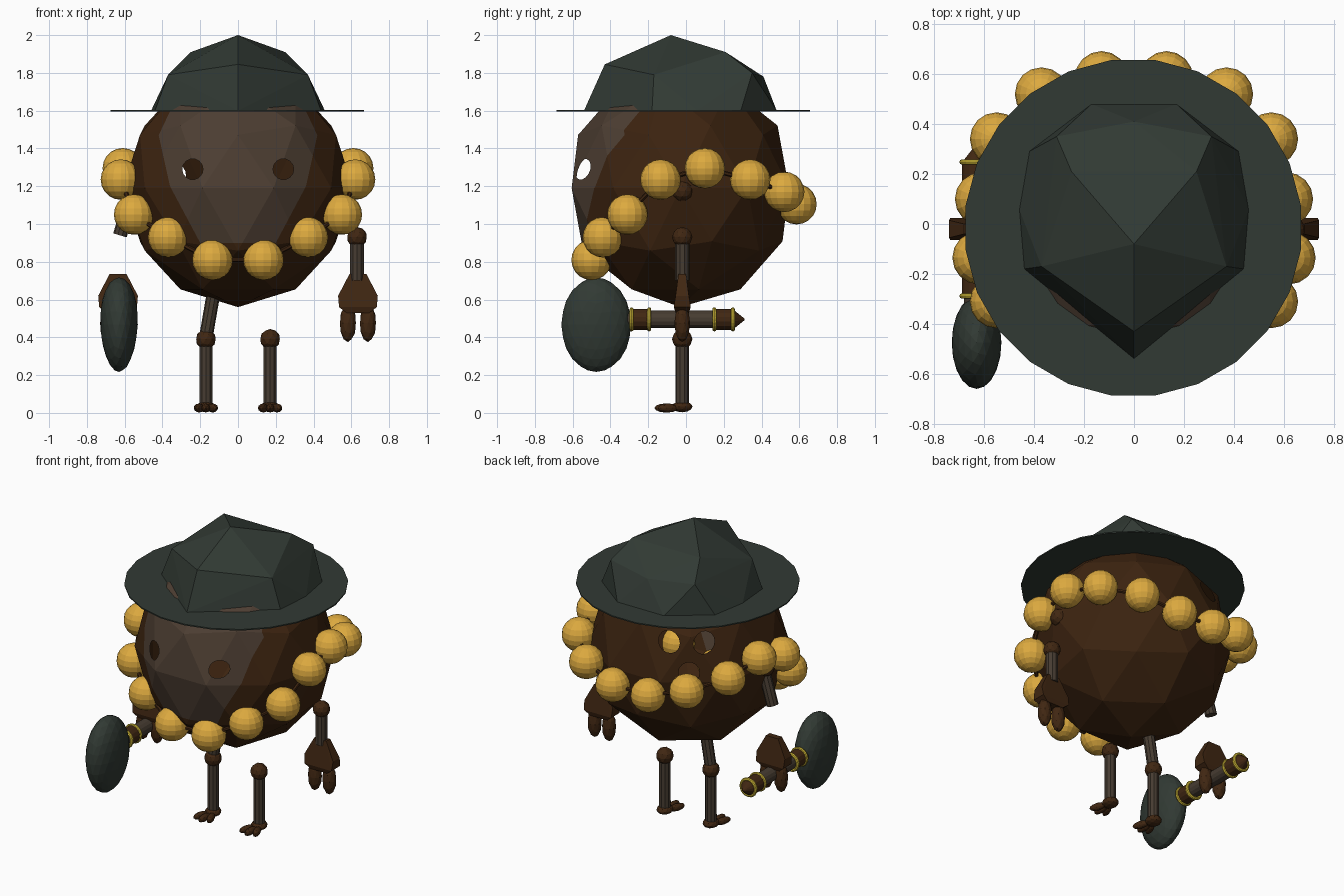
import bpy, bmesh, math
from mathutils import Vector, Matrix

cube = bpy.data.objects.get("Cube")
if cube:
    bpy.data.objects.remove(cube, do_unlink=True)


def make_mat(name, rgb):
    m = bpy.data.materials.new(name)
    m.use_nodes = True
    m.diffuse_color = (*rgb, 1)
    m.node_tree.nodes["Principled BSDF"].inputs["Base Color"].default_value = (*rgb, 1)
    return m


HUSK = make_mat("husk brown", (0.045, 0.017, 0.005))
FACE = make_mat("face taupe", (0.074, 0.048, 0.032))
GREEN = make_mat("dark green", (0.031, 0.042, 0.034))
GOLD = make_mat("bead gold", (0.72, 0.40, 0.05))
WOOD = make_mat("limb wood", (0.062, 0.045, 0.031))
JOINT = make_mat("joint brown", (0.052, 0.02, 0.006))
RING = make_mat("ring yellow", (0.66, 0.50, 0.04))


def finish(name, bm, *mats):
    me = bpy.data.meshes.new(name)
    bm.to_mesh(me)
    bm.free()
    for m in mats:
        me.materials.append(m)
    ob = bpy.data.objects.new(name, me)
    bpy.context.collection.objects.link(ob)
    return ob


def place(loc, scale=(1, 1, 1)):
    return Matrix.Translation(loc) @ Matrix.Diagonal((*scale, 1))


def ico(name, loc, scale, mat, sub=2):
    bm = bmesh.new()
    bmesh.ops.create_icosphere(bm, subdivisions=sub, radius=1, matrix=place(loc, scale))
    return finish(name, bm, mat)


def rod(name, a, b, r1, r2, mat, sides=10):
    a, b = Vector(a), Vector(b)
    turn = (b - a).to_track_quat('Z', 'Y').to_matrix().to_4x4()
    bm = bmesh.new()
    bmesh.ops.create_cone(bm, cap_ends=True, segments=sides, radius1=r1, radius2=r2,
                          depth=(b - a).length,
                          matrix=Matrix.Translation((a + b) / 2) @ turn)
    return finish(name, bm, mat)


def hull(name, pts, mat):
    bm = bmesh.new()
    for p in pts:
        bm.verts.new(p)
    res = bmesh.ops.convex_hull(bm, input=bm.verts)
    loose = [v for v in bm.verts if not v.link_faces]
    bmesh.ops.delete(bm, geom=loose, context='VERTS')
    bmesh.ops.recalc_face_normals(bm, faces=bm.faces)
    return finish(name, bm, mat)


def carve(bm, out, outline):
    """Cut a convex outline, given as (sideways, height), on the side facing out."""
    out = Vector(out).normalized()
    side = Vector((-out.y, out.x, 0))
    pts = [side * s + Vector((0, 0, z)) for s, z in outline]
    mid = sum(pts, Vector()) / len(pts)
    inside = [f for f in bm.faces if f.calc_center_median().dot(out) > 0]
    for p, q in zip(pts, pts[1:] + pts[:1]):
        n = (q - p).cross(out).normalized()
        if n.dot(mid - p) > 0:
            n = -n
        geom = set(inside)
        for f in inside:
            geom.update(f.edges)
            geom.update(f.verts)
        res = bmesh.ops.bisect_plane(bm, geom=list(geom), plane_co=p, plane_no=n, dist=1e-5)
        faces = [g for g in res["geom"] if isinstance(g, bmesh.types.BMFace)]
        inside = [f for f in faces if (f.calc_center_median() - p).dot(n) < 0]
    return inside


def circle(s, z, r, n=14):
    return [(s + r * math.cos(k * math.tau / n), z + r * math.sin(k * math.tau / n))
            for k in range(n)]


# Hollow nut body with a pale face, two eye holes and three pores behind
bm = bmesh.new()
bmesh.ops.create_icosphere(bm, subdivisions=2, radius=1,
                           matrix=place((0, -0.03, 1.19), (0.61, 0.605, 0.63))
                           @ Matrix.Rotation(-math.pi / 2, 4, 'Z'))
half = [(0.2, 0.9), (0.36, 1.2), (0.42, 1.47), (0.33, 1.66)]
for f in carve(bm, (0, -1, 0), half + [(-s, z) for s, z in reversed(half)]):
    f.material_index = 1
FRONT, BACK = (0, -1, 0), (-0.57, 0.82, 0)
holes = [(FRONT, 0.24, 1.29, 0.055), (FRONT, -0.24, 1.29, 0.055),
         (BACK, 0.11, 1.43, 0.065), (BACK, -0.10, 1.43, 0.065), (BACK, 0.02, 1.25, 0.065)]
for out, s, z, r in holes:
    bmesh.ops.delete(bm, geom=carve(bm, out, circle(s, z, r)), context='FACES')
finish("body", bm, HUSK, FACE)

# Hat: faceted crown on a thin round brim
crown = [(0, -0.08, 2.0), (0, -0.43, 1.845), (0, -0.54, 1.6), (0, 0.41, 1.78)]
for x, y, z in [(0.37, -0.17, 1.79), (0.25, 0.21, 1.91), (0.31, 0.35, 1.8),
                (0.17, 0.48, 1.6), (0.42, 0.29, 1.6), (0.46, 0.06, 1.6), (0.44, -0.18, 1.6)]:
    crown += [(x, y, z), (-x, y, z)]
hull("hat_crown", crown, GREEN)
brim = rod("hat_brim", (0, 0, -0.004), (0, 0, 0.004), 0.677, 0.677, GREEN, 24)
brim.location = (-0.003, -0.015, 1.6)
brim.rotation_euler.z = math.radians(7.5)

# Bead necklace with its cord
beads = [(0.135, -0.5, 0.81), (0.37, -0.44, 0.93), (0.55, -0.31, 1.05), (0.62, -0.135, 1.235),
         (0.61, 0.1, 1.295), (0.55, 0.34, 1.235), (0.37, 0.52, 1.17), (0.13, 0.585, 1.105)]
loop = beads + [(-x, y, z) for x, y, z in reversed(beads)]
for i, p in enumerate(loop):
    bm = bmesh.new()
    bmesh.ops.create_uvsphere(bm, u_segments=16, v_segments=10, radius=0.107,
                              matrix=Matrix.Translation(p))
    finish(f"bead_{i + 1}", bm, GOLD)
    rod(f"cord_{i + 1}", p, loop[(i + 1) % len(loop)], 0.012, 0.012, HUSK, 6)

Y = -0.02
for sx, side in ((1, "left"), (-1, "right")):
    # Lower leg and three-toed foot
    x = 0.17 * sx
    rod(f"{side}_shin", (x, Y, 0.04), (x, Y, 0.38), 0.036, 0.036, WOOD)
    ico(f"{side}_knee", (x, Y, 0.39), (0.054,) * 3, JOINT)
    ico(f"{side}_heel", (x, Y, 0.033), (0.05, 0.055, 0.03), JOINT)
    for t in (-1, 0, 1):
        toe = ico(f"{side}_toe_{t + 2}", (0, 0, 0), (0.022, 0.058, 0.024), JOINT)
        toe.location = (x + t * 0.036, Y - 0.09 + 0.015 * abs(t), 0.026)
        toe.rotation_euler.z = t * 0.35
    # Shoulder and hand with two fingers
    hx = 0.635 * sx
    ico(f"{side}_shoulder", (0.57 * sx, Y, 1.175), (0.058,) * 3, JOINT)
    palm = [(hx + w * k, Y + d * j, z) for k in (-1, 1) for j in (-1, 1)
            for w, d, z in ((0.045, 0.02, 0.735), (0.105, 0.035, 0.62),
                            (0.1, 0.045, 0.56), (0.06, 0.035, 0.53))]
    hull(f"{side}_palm", palm, JOINT)
    for k in (-1, 1):
        ico(f"{side}_finger_{(k + 3) // 2}", (hx + 0.053 * k, Y, 0.475),
            (0.044, 0.042, 0.1), JOINT)

# Limb pieces found on one side only
rod("left_forearm", (0.63, Y, 0.7), (0.63, Y, 0.92), 0.038, 0.038, WOOD)
ico("left_elbow", (0.63, Y, 0.93), (0.054,) * 3, JOINT)
rod("right_upper_arm", (-0.56, Y, 1.16), (-0.625, Y, 0.94), 0.037, 0.037, WOOD)
rod("right_thigh", (-0.17, Y, 0.4), (-0.125, Y, 0.66), 0.036, 0.036, WOOD)

# Club: wooden shaft, bands, rings, pointed end and green head
CX, CZ = -0.635, 0.495


def along(name, y1, y2, r1, r2, mat):
    rod(name, (CX, y1, CZ), (CX, y2, CZ), r1, r2, mat, 14)


along("club_shaft", -0.32, 0.25, 0.046, 0.046, WOOD)
along("club_front_band", -0.285, -0.195, 0.055, 0.055, JOINT)
along("club_back_band", 0.15, 0.245, 0.055, 0.055, JOINT)
along("club_tip", 0.25, 0.31, 0.052, 0.004, JOINT)
for i, y in enumerate((-0.288, -0.195, 0.15, 0.248)):
    bpy.ops.mesh.primitive_torus_add(major_segments=20, minor_segments=8, major_radius=0.053,
                                     minor_radius=0.011, location=(CX, y, CZ),
                                     rotation=(math.pi / 2, 0, 0))
    ring = bpy.context.object
    ring.name = f"club_ring_{i + 1}"
    ring.data.materials.append(RING)
head = ico("club_head", (0, 0, 0), (0.108, 0.185, 0.25), GREEN, 3)
head.location = (-0.63, -0.475, 0.467)
for v in head.data.vertices:
    v.co.x *= 0.92 + 0.35 * v.co.z
